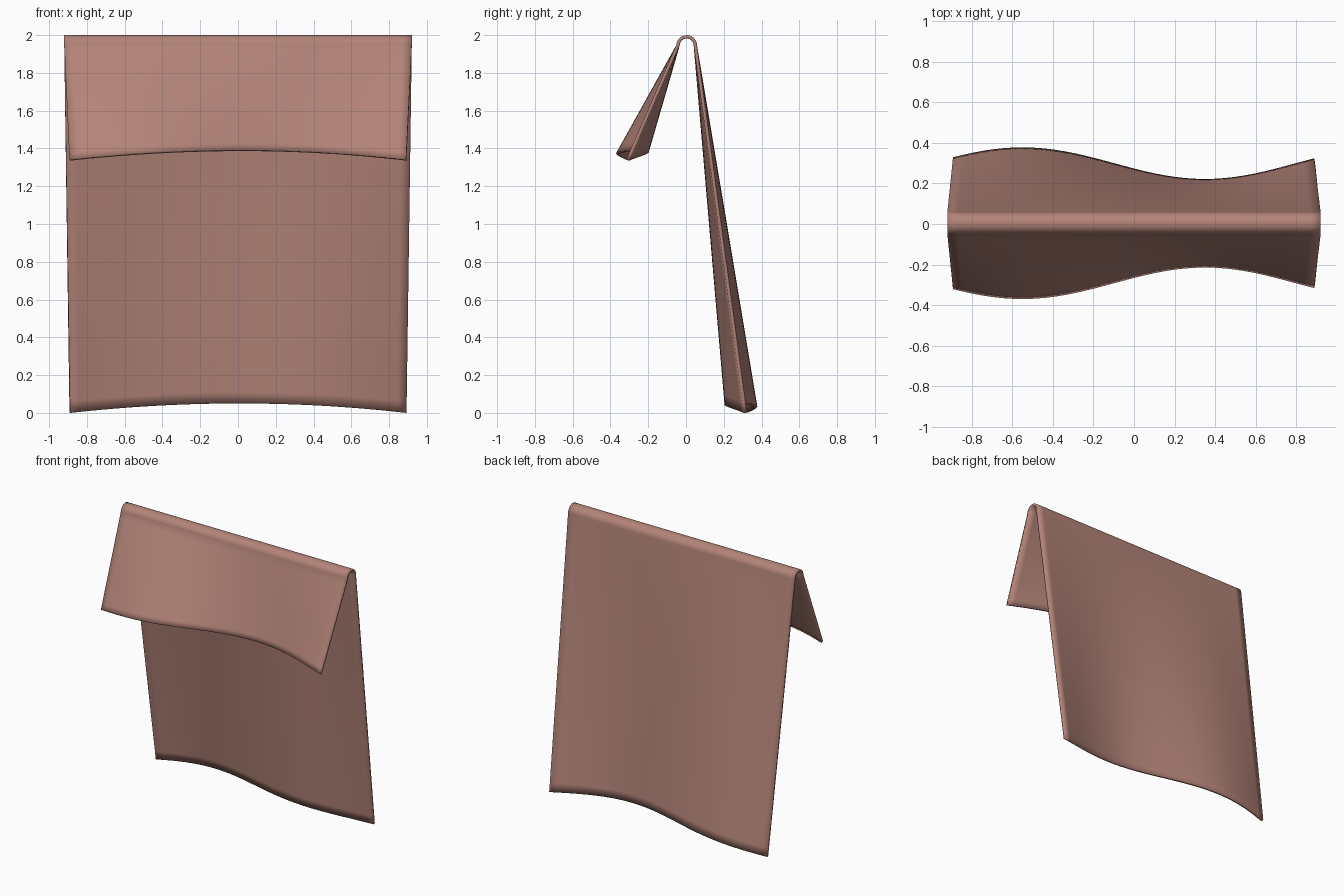
import bpy, bmesh, math

if "Cube" in bpy.data.objects:
    bpy.data.objects.remove(bpy.data.objects["Cube"])

COLS, ROWS_FRONT, ROWS_BACK, ARC = 36, 16, 32, 14
THICK, R, TOP = 0.018, 0.046, 1.945
SHIFT, REACH, WAVE = 0.0035, 0.2875, 0.078


def flap_point(u, t, side, z_end):
    """Point on a hanging flap: t runs from fold (0) to hem (1)."""
    x = u * (0.92 - 0.03 * t)
    hem = REACH - WAVE * math.sin(3.49 * (u * 0.89 + 0.1))
    y = side * (R + (hem - R) * t) + SHIFT
    z = TOP + (z_end + 0.05 * (1 - u * u) - TOP) * t
    return x, y, z


def fold_point(u, a):
    return u * 0.92, -R * math.cos(a) + SHIFT, TOP + R * math.sin(a)


def row(f):
    return [bm.verts.new(f(-1 + 2 * i / COLS)) for i in range(COLS + 1)]


# Cloth sheet: front flap, fold over the bar, long back flap
bm = bmesh.new()
rows = [row(lambda u: flap_point(u, 1 - j / ROWS_FRONT, -1, 1.339)) for j in range(ROWS_FRONT)]
rows += [row(lambda u: fold_point(u, math.pi * j / ARC)) for j in range(ARC + 1)]
rows += [row(lambda u: flap_point(u, j / ROWS_BACK, 1, 0.001)) for j in range(1, ROWS_BACK + 1)]
for a, b in zip(rows, rows[1:]):
    for i in range(COLS):
        bm.faces.new((a[i], a[i + 1], b[i + 1], b[i])).smooth = True
mesh = bpy.data.meshes.new("hanging_towel")
bm.to_mesh(mesh)
bm.free()
towel = bpy.data.objects.new("hanging_towel", mesh)
bpy.context.collection.objects.link(towel)

# Cloth thickness
solid = towel.modifiers.new("thickness", 'SOLIDIFY')
solid.thickness = THICK
solid.offset = 0

# Dusty pink cloth
mat = bpy.data.materials.new("dusty_pink_cloth")
mat.diffuse_color = (0.45, 0.23, 0.19, 1)
mat.use_nodes = True
mat.node_tree.nodes["Principled BSDF"].inputs["Base Color"].default_value = mat.diffuse_color
mesh.materials.append(mat)
